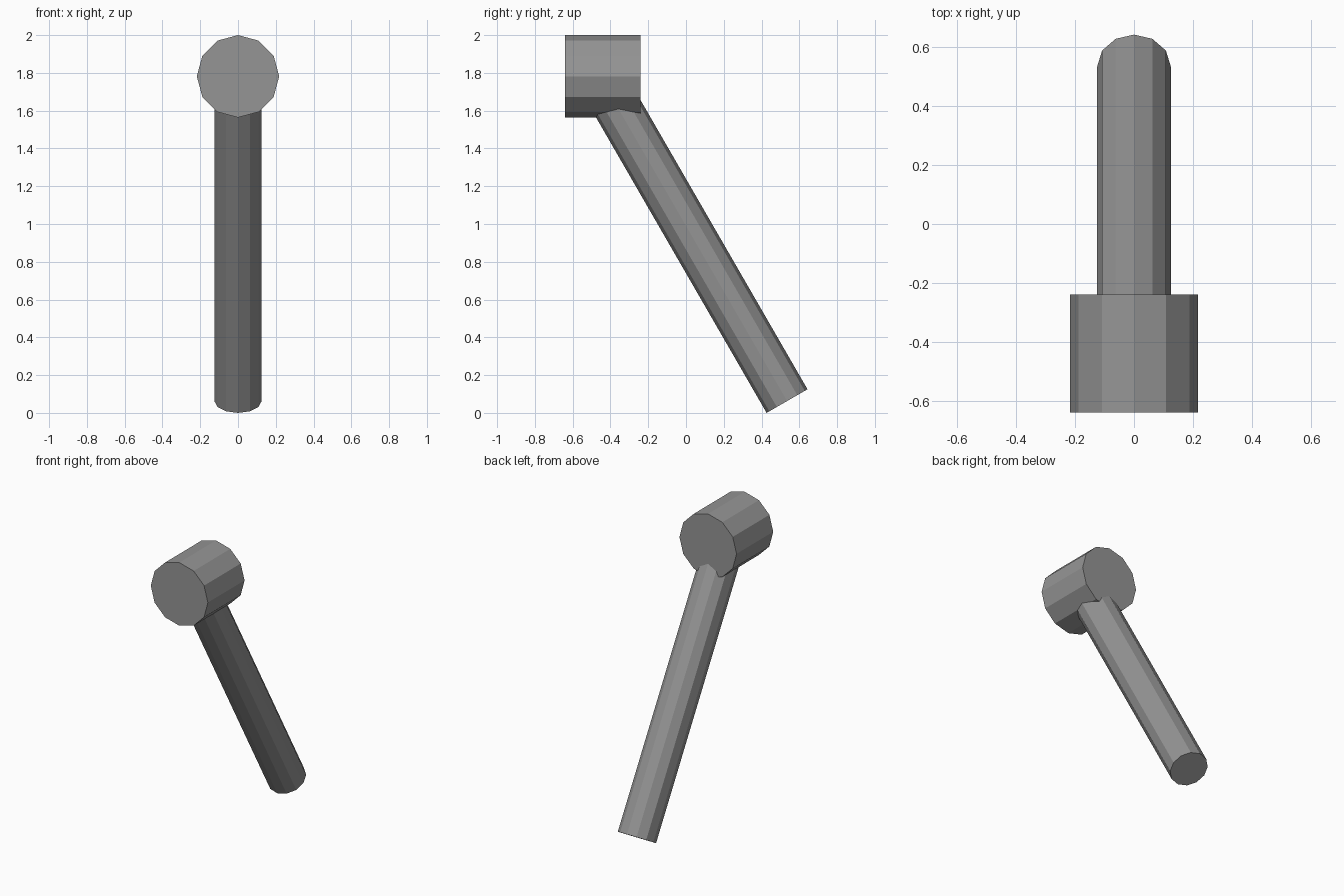
import bpy
from math import radians, sin, cos
from mathutils import Vector

if "Cube" in bpy.data.objects:
    bpy.data.objects.remove(bpy.data.objects["Cube"])

# Dark grey metal for both parts
dark = bpy.data.materials.new("dark_grey")
dark.diffuse_color = (0.3, 0.3, 0.3, 1)
dark.use_nodes = True
dark.node_tree.nodes["Principled BSDF"].inputs["Base Color"].default_value = dark.diffuse_color


def rod(name, radius, start, tilt, length):
    """12-sided cylinder from start, leaning towards the front (-y) by tilt degrees."""
    a = radians(tilt)
    axis = Vector((0, -sin(a), cos(a)))
    bpy.ops.mesh.primitive_cylinder_add(
        vertices=12, radius=radius, depth=length,
        location=Vector(start) + axis * length / 2, rotation=(a, 0, 0))
    obj = bpy.context.object
    obj.name = name
    obj.data.materials.append(dark)
    return obj


# Leaning handle, its upper end buried in the head
rod("handle", 0.125, (0, 0.535, 0.0625), 30, 1.98)

# Horizontal hammer-like head
rod("head", 0.218, (0, -0.24, 1.782), 90, 0.40)
